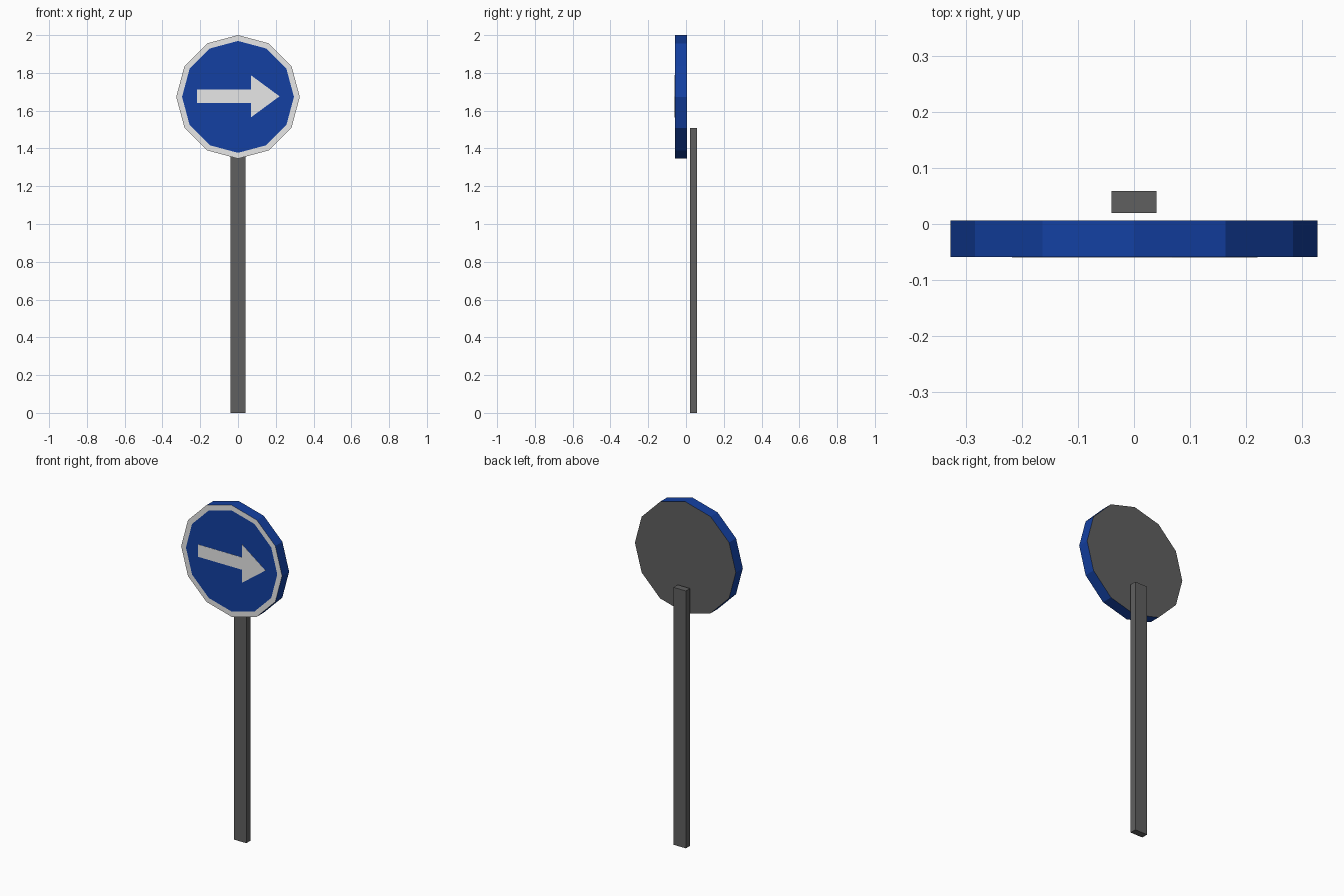
import bpy, bmesh
from math import sin, cos, pi

if "Cube" in bpy.data.objects:
    bpy.data.objects.remove(bpy.data.objects["Cube"], do_unlink=True)


def material(name, rgb):
    m = bpy.data.materials.new(name)
    m.use_nodes = True
    m.diffuse_color = (*rgb, 1)
    m.node_tree.nodes["Principled BSDF"].inputs["Base Color"].default_value = (*rgb, 1)
    return m


BLUE = material("sign blue", (0.0065, 0.051, 0.36))
WHITE = material("sign white", (0.8, 0.8, 0.8))
GREY = material("metal grey", (0.116, 0.116, 0.116))


def extruded(name, outline, front, back, mats):
    """Extrude an x-z outline from y = front to y = back."""
    bm = bmesh.new()
    face = bm.faces.new([bm.verts.new((x, front, z)) for x, z in outline])
    result = bmesh.ops.extrude_face_region(bm, geom=[face], use_keep_orig=True)
    moved = [v for v in result["geom"] if isinstance(v, bmesh.types.BMVert)]
    bmesh.ops.translate(bm, verts=moved, vec=(0, back - front, 0))
    bmesh.ops.recalc_face_normals(bm, faces=bm.faces[:])
    mesh = bpy.data.meshes.new(name)
    obj = bpy.data.objects.new(name, mesh)
    bpy.context.collection.objects.link(obj)
    for m in mats:
        mesh.materials.append(m)
    return obj, bm


def finish(obj, bm):
    bm.to_mesh(obj.data)
    bm.free()


RADIUS, RIM, CENTRE = 0.327, 0.032, 1.673
FRONT, BACK = -0.059, 0.006

# Twelve-sided disc: blue edge and face, white front rim, grey back
circle = [(RADIUS * cos(i * pi / 6), CENTRE + RADIUS * sin(i * pi / 6)) for i in range(12)]
disc, bm = extruded("sign_disc", circle, FRONT, BACK, [BLUE, WHITE, GREY])
bm.normal_update()
front = next(f for f in bm.faces if f.normal.y < -0.9)
rear = next(f for f in bm.faces if f.normal.y > 0.9)
rear.material_index = 2
rim = bmesh.ops.inset_region(bm, faces=[front], thickness=RIM * cos(pi / 12))
for f in rim["faces"]:
    f.material_index = 1
finish(disc, bm)

# White arrow plate pointing to the model's left
z, shaft, head = CENTRE + 0.003, 0.036, 0.112
arrow_outline = [(-0.217, z - shaft), (0.068, z - shaft), (0.068, z - head), (0.22, z),
                 (0.068, z + head), (0.068, z + shaft), (-0.217, z + shaft)]
finish(*extruded("arrow", arrow_outline, FRONT - 0.001, FRONT + 0.001, [WHITE]))

# Flat post standing just behind the disc
post_outline = [(-0.04, 0), (0.04, 0), (0.04, 1.508), (-0.04, 1.508)]
finish(*extruded("post", post_outline, 0.02, 0.059, [GREY]))
